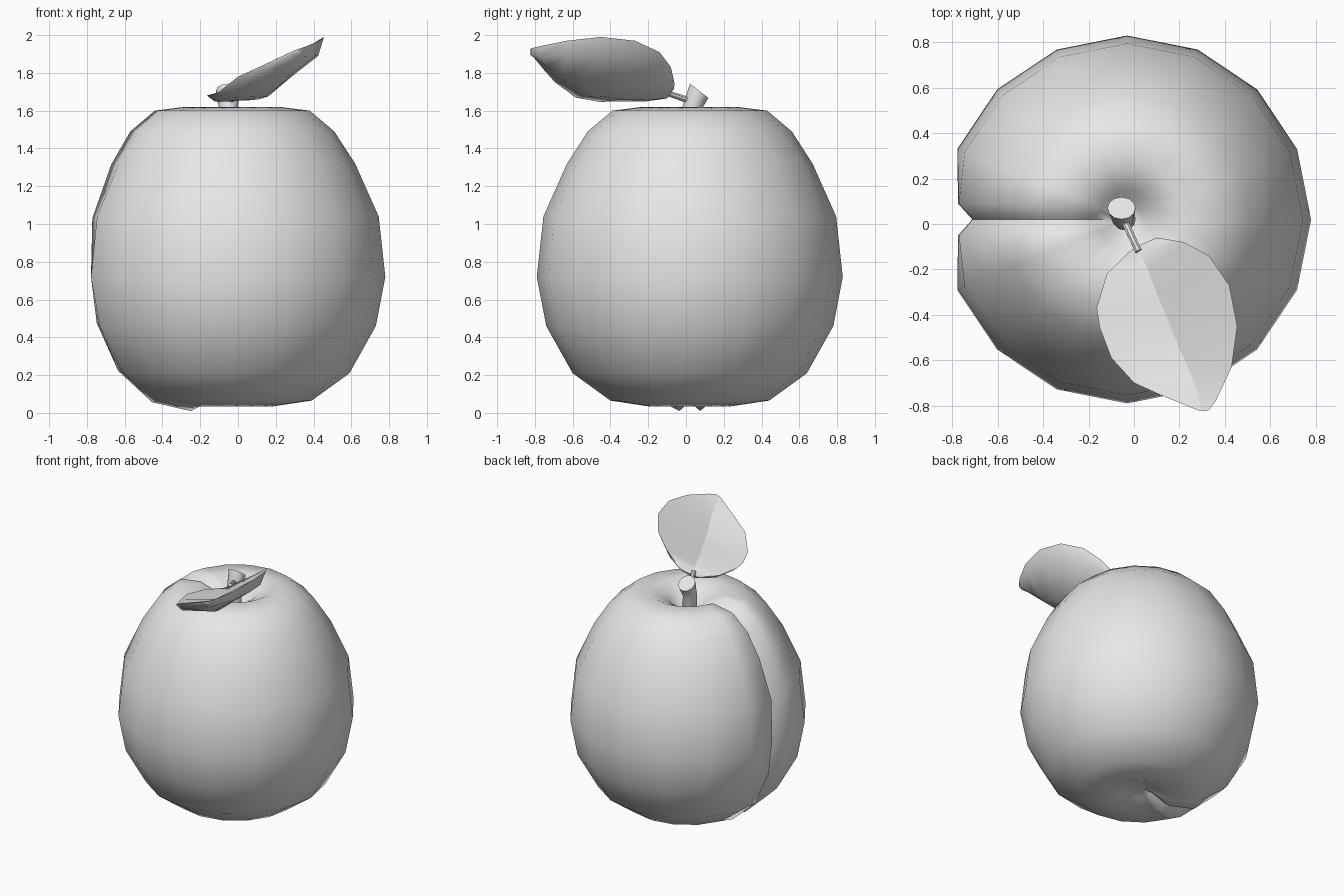
import bpy, bmesh
from math import sin, cos, radians
from mathutils import Vector

default_cube = bpy.data.objects.get("Cube")
if default_cube:
    bpy.data.objects.remove(default_cube, do_unlink=True)

grey = bpy.data.materials.new("plain grey")
grey.use_nodes = True
grey.diffuse_color = (0.8, 0.8, 0.8, 1)
grey.node_tree.nodes["Principled BSDF"].inputs["Base Color"].default_value = grey.diffuse_color


def finish(bm, name, angle):
    """Turn a bmesh into a smooth shaded object, keeping marked creases."""
    bmesh.ops.recalc_face_normals(bm, faces=bm.faces)
    mesh = bpy.data.meshes.new(name)
    bm.to_mesh(mesh)
    bm.free()
    mesh.materials.append(grey)
    obj = bpy.data.objects.new(name, mesh)
    bpy.context.collection.objects.link(obj)
    bpy.ops.object.select_all(action='DESELECT')
    obj.select_set(True)
    bpy.context.view_layer.objects.active = obj
    bpy.ops.object.shade_smooth_by_angle(angle=radians(angle))
    return obj


def bridge(bm, ring_a, ring_b):
    """Join two closed vertex rings of equal length with quads."""
    n = len(ring_a)
    for i in range(n):
        j = (i + 1) % n
        bm.faces.new((ring_a[i], ring_a[j], ring_b[j], ring_b[i]))


def mark_crease(bm, verts):
    """Keep the chain of edges through these vertices sharp."""
    for a, b in zip(verts, verts[1:]):
        edge = bm.edges.get((a, b))
        if edge:
            edge.smooth = False


# Fruit body: profile rings as (radius, height, outward shift of the lobe edges)
PROFILE = [
    (.1, .08, 0), (.22, .035, .025), (.42, .065, .01), (.62, .21, -.02),
    (.76, .46, -.045), (.81, .72, -.065), (.775, 1.04, -.035),
    (.65, 1.32, -.01), (.54, 1.49, 0), (.41, 1.6, 0), (.25, 1.62, 0),
    (.13, 1.56, 0), (.07, 1.48, 0),
]
CENTRE = Vector((-.03, .02, 0))
LOBE = .07            # half width of the groove
SIDES = 16

bm = bmesh.new()
rings = []
for k, (radius, height, shift) in enumerate(PROFILE):
    below, above = PROFILE[max(k - 1, 0)], PROFILE[min(k + 1, len(PROFILE) - 1)]
    normal = Vector((above[1] - below[1], below[0] - above[0])).normalized()
    ring = []
    for i in range(1 - SIDES // 2, SIDES // 2):
        a = radians(i * 360 / SIDES)
        ring.append(bm.verts.new(CENTRE + Vector((radius * cos(a), radius * sin(a), height))))
    half = min(LOBE, radius * .25)
    for side, push in ((1, shift), (0, shift - half * .9), (-1, shift)):
        r, z = Vector((radius, height)) + normal * push
        if side == 0 and height < .07:
            z = max(z, .04)
        ring.append(bm.verts.new(CENTRE + Vector((-r, side * half, z))))
    rings.append(ring)
for lower, upper in zip(rings, rings[1:]):
    bridge(bm, lower, upper)
for ring, height in ((rings[0], .1), (rings[-1], 1.45)):
    pole = bm.verts.new(CENTRE + Vector((0, 0, height)))
    for a, b in zip(ring, ring[1:] + ring[:1]):
        bm.faces.new((a, b, pole))
mark_crease(bm, [ring[-2] for ring in rings])
finish(bm, "fruit_body", 70)


def tube(name, path, sides):
    """Closed tube through (point, axis, radius) sections."""
    bm = bmesh.new()
    previous = None
    for point, axis, radius in path:
        turn = Vector((0, 0, 1)).rotation_difference(Vector(axis))
        ring = []
        for i in range(sides):
            a = radians(i * 360 / sides)
            offset = turn @ Vector((cos(a), sin(a), 0))
            ring.append(bm.verts.new(Vector(point) + offset * radius))
        if previous:
            bridge(bm, previous, ring)
        else:
            bm.faces.new(ring)
        previous = ring
    bm.faces.new(previous)
    return finish(bm, name, 40)


# Woody stem with a slanted cut, and the thin stalk that carries the leaf
tube("stem", [((-.04, .02, 1.4), (0, 0, 1), .05),
              ((-.05, .025, 1.6), (0, .2, 1), .048),
              ((-.055, .07, 1.705), (0, .7, .9), .062)], 12)
tube("leaf_stalk", [((-.05, .03, 1.65), (.4, -.9, .3), .017),
                    ((.02, -.12, 1.7), (.4, -.9, .3), .016)], 8)

# Leaf: left edge, midrib and right edge at each station from base to tip
LEAF = [
    ((-.03, -.13, 1.67), (.01, -.1, 1.69), (.1, -.06, 1.74)),
    ((-.12, -.22, 1.67), (.06, -.2, 1.71), (.22, -.08, 1.83)),
    ((-.165, -.37, 1.68), (.11, -.33, 1.74), (.33, -.14, 1.91)),
    ((-.15, -.46, 1.68), (.16, -.45, 1.77), (.42, -.27, 1.97)),
    ((-.1, -.59, 1.7), (.2, -.55, 1.81), (.455, -.45, 1.99)),
    ((0, -.7, 1.78), (.25, -.66, 1.85), (.43, -.63, 1.97)),
    ((.11, -.75, 1.83), (.28, -.74, 1.89), (.36, -.78, 1.94)),
    ((.28, -.82, 1.91), (.3, -.825, 1.92), (.33, -.82, 1.93)),
]
bm = bmesh.new()
rings = []
for k, station in enumerate(LEAF):
    left, mid, right = (Vector(p) for p in station)
    thick = Vector((0, 0, -.02 - .06 * sin(radians(180 * k / (len(LEAF) - 1)))))
    section = [left, mid, right,
               mid.lerp(right, .88) + thick, mid + thick * 1.2, mid.lerp(left, .85) + thick * .6]
    rings.append([bm.verts.new(p) for p in section])
for a, b in zip(rings, rings[1:]):
    bridge(bm, a, b)
for ring in (rings[0], rings[-1]):
    bm.faces.new(ring)
mark_crease(bm, [ring[1] for ring in rings])
finish(bm, "leaf", 80)
